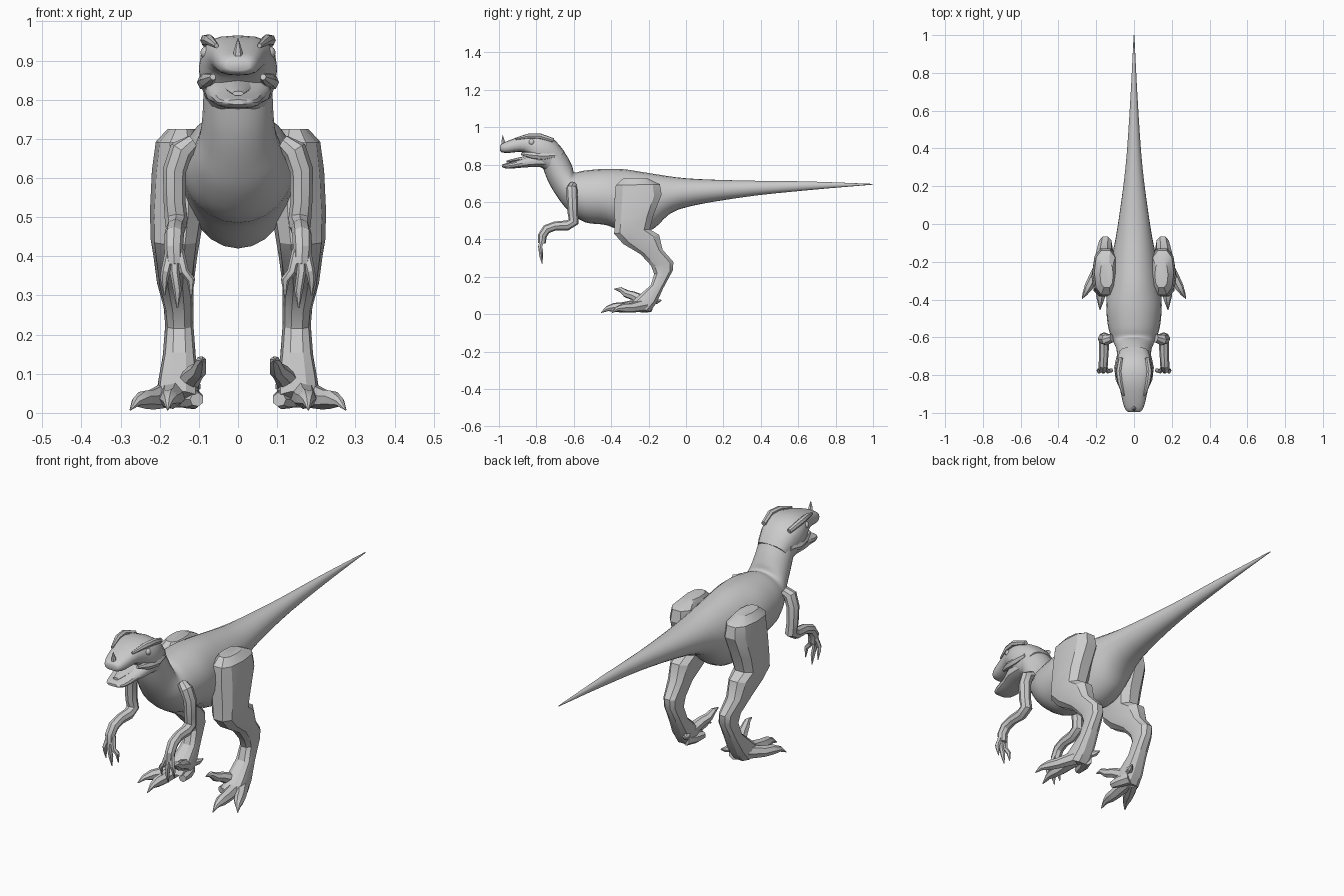
import bpy, bmesh, math
from mathutils import Vector


def skin(name, rings, mirror, angle):
    """Bridge a row of equal rings into a closed mesh."""
    bm = bmesh.new()
    rows = [[bm.verts.new(p) for p in r] for r in rings]
    n = len(rows[0])
    for a, b in zip(rows, rows[1:]):
        for i in range(n):
            j = (i + 1) % n
            bm.faces.new((a[i], a[j], b[j], b[i]))
    bm.faces.new(rows[0])
    bm.faces.new(rows[-1])
    bmesh.ops.recalc_face_normals(bm, faces=bm.faces)
    me = bpy.data.meshes.new(name)
    bm.to_mesh(me)
    bm.free()
    ob = bpy.data.objects.new(name, me)
    bpy.context.collection.objects.link(ob)
    bpy.ops.object.select_all(action='DESELECT')
    ob.select_set(True)
    bpy.context.view_layer.objects.active = ob
    bpy.ops.object.shade_smooth_by_angle(angle=math.radians(angle))
    if mirror:
        ob.modifiers.new("Mirror", 'MIRROR')
    return ob


def smooth_row(rows, steps):
    """Catmull-Rom interpolation between stations."""
    out = []
    for k in range(len(rows) - 1):
        p0, p1, p2, p3 = (rows[max(0, min(len(rows) - 1, k + d))] for d in (-1, 0, 1, 2))
        for s in range(steps):
            t = s / steps
            out.append([0.5 * (2 * b + (c - a) * t + (2 * a - 5 * b + 4 * c - d) * t * t
                               + (3 * b - a - 3 * c + d) * t ** 3)
                        for a, b, c, d in zip(p0, p1, p2, p3)])
    return out + [rows[-1]]


def spow(v, p):
    return math.copysign(abs(v) ** p, v)


def loft(name, stations, n=12, power=1.0, steps=1, mirror=False, angle=40):
    """Station: y, z of one edge; y, z of the opposite edge; half width; x centre."""
    rings = []
    for y1, z1, y2, z2, w, x in smooth_row(stations, steps):
        ring = []
        for i in range(n):
            a = math.tau * i / n
            c, s = spow(math.cos(a), power), spow(math.sin(a), power)
            ring.append((x + w * c, (y1 + y2) / 2 + s * (y1 - y2) / 2,
                         (z1 + z2) / 2 + s * (z1 - z2) / 2))
        rings.append(ring)
    return skin(name, rings, mirror, angle)


def tube(name, pts, n=7, mirror=True, angle=30):
    """Tapered limb through (x, y, z, radius) points."""
    P = [Vector(p[:3]) for p in pts]
    rings = []
    for k, p in enumerate(P):
        t = (P[min(k + 1, len(P) - 1)] - P[max(k - 1, 0)]).normalized()
        side = Vector((1, 0, 0))
        side = (side - t * side.dot(t)).normalized()
        up = t.cross(side)
        r = pts[k][3]
        rings.append([p + r * (side * math.cos(math.tau * i / n) + up * math.sin(math.tau * i / n))
                      for i in range(n)])
    return skin(name, rings, mirror, angle)


# Tail, torso and neck in one smooth sweep
loft("body", [
    (1.0, .697, 1.0, .693, .002, 0), (.65, .71, .65, .663, .02, 0),
    (.3, .715, .3, .625, .045, 0), (0, .727, -.04, .56, .088, 0),
    (-.2, .755, -.17, .46, .12, 0), (-.33, .775, -.28, .42, .138, 0),
    (-.44, .777, -.42, .475, .147, 0), (-.55, .767, -.54, .492, .137, 0),
    (-.595, .757, -.63, .555, .115, 0), (-.608, .79, -.69, .63, .097, 0),
    (-.63, .835, -.737, .71, .09, 0), (-.665, .89, -.765, .785, .088, 0)],
    n=24, steps=4, angle=50)

# Skull and upper jaw
loft("upper_head", [
    (-.65, .87, -.73, .755, .08, 0), (-.70, .93, -.775, .785, .095, 0),
    (-.76, .96, -.81, .805, .1, 0), (-.82, .964, -.85, .855, .088, 0),
    (-.88, .953, -.89, .868, .072, 0), (-.95, .928, -.95, .862, .058, 0),
    (-.985, .912, -.985, .866, .044, 0), (-.995, .9, -.995, .875, .03, 0)],
    n=16, power=.75, steps=2, angle=45)

# Lower jaw with tongue
loft("lower_jaw", [
    (-.74, .86, -.75, .785, .085, 0), (-.82, .853, -.83, .786, .084, 0),
    (-.88, .83, -.88, .783, .066, 0), (-.94, .812, -.94, .778, .055, 0),
    (-.975, .804, -.97, .781, .042, 0), (-.985, .8, -.985, .788, .028, 0)],
    n=14, power=.75, steps=2)
loft("tongue", [
    (-.84, .85, -.84, .82, .04, 0), (-.9, .837, -.9, .815, .03, 0),
    (-.96, .822, -.96, .81, .015, 0)], n=8)

# Brow ridges, cheeks and eyes
tube("brow_ridge", [(.07, -.71, .93, .012), (.082, -.78, .952, .015),
                    (.074, -.84, .953, .014), (.055, -.91, .938, .006)])
tube("cheek", [(.08, -.70, .85, .012), (.083, -.76, .845, .022),
               (.078, -.82, .85, .02), (.064, -.88, .858, .008)])
bpy.ops.mesh.primitive_uv_sphere_add(segments=12, ring_count=8, radius=.017,
                                     location=(0, 0, 0))
eye = bpy.context.object
eye.name = "eye"
for v in eye.data.vertices:
    v.co += Vector((.079, -.825, .92))
bpy.ops.object.shade_smooth_by_angle()
eye.modifiers.new("Mirror", 'MIRROR')

# Nose horn
tube("nose_horn", [(0, -.972, .9, .014), (0, -.978, .925, .011), (0, -.98, .957, .001)],
     n=6, mirror=False)

# Thigh, shin and ankle
loft("leg", [
    (-.34, .725, -.2, .725, .035, .145), (-.38, .69, -.135, .695, .06, .15),
    (-.388, .6, -.125, .64, .07, .15), (-.385, .5, -.17, .53, .07, .155),
    (-.388, .43, -.19, .455, .063, .16), (-.34, .375, -.14, .425, .056, .16),
    (-.245, .32, -.122, .345, .047, .16), (-.19, .26, -.065, .28, .038, .152),
    (-.172, .215, -.068, .235, .036, .15), (-.19, .155, -.12, .14, .042, .15),
    (-.255, .1, -.155, .06, .052, .152), (-.31, .055, -.19, .013, .055, .155)],
    n=10, power=.8, mirror=True, angle=28)

# Toes ending in claws
toes = {
    "middle_toe": [(.165, -.24, .05, .035), (.172, -.34, .037, .028), (.176, -.385, .036, .025),
                   (.178, -.42, .03, .014), (.18, -.455, .008, .002)],
    "outer_toe": [(.175, -.22, .048, .034), (.22, -.295, .034, .026), (.24, -.335, .034, .024),
                  (.26, -.37, .028, .013), (.275, -.395, .008, .002)],
    "inner_pad": [(.135, -.19, .04, .03), (.115, -.24, .036, .027), (.105, -.285, .034, .018)],
    "sickle_claw": [(.13, -.235, .075, .03), (.112, -.285, .1, .024), (.1, -.32, .11, .021),
                    (.094, -.35, .132, .014), (.092, -.385, .135, .002)],
    "dew_claw": [(.125, -.19, .07, .02), (.108, -.155, .068, .014), (.1, -.132, .075, .003)],
}
for name, pts in toes.items():
    tube(name, pts)

# Arms bent forward with hanging fingers
tube("arm", [(.115, -.605, .69, .022), (.145, -.612, .67, .031), (.162, -.608, .62, .03),
             (.162, -.605, .54, .028), (.158, -.6, .495, .029), (.158, -.635, .475, .027),
             (.16, -.7, .472, .024), (.163, -.745, .455, .025), (.165, -.768, .42, .024),
             (.163, -.77, .38, .02)], n=8)
for i, (x, z) in enumerate(((.12, .295), (.155, .268), (.188, .3))):
    mx = .162 + (x - .155) * .7
    tube(f"finger_{i + 1}", [(.162 + (x - .155) * .3, -.765, .415, .014), (mx, -.78, .36, .012),
                             (x, -.775, z + .045, .011), (x, -.768, z, .002)], n=6)
